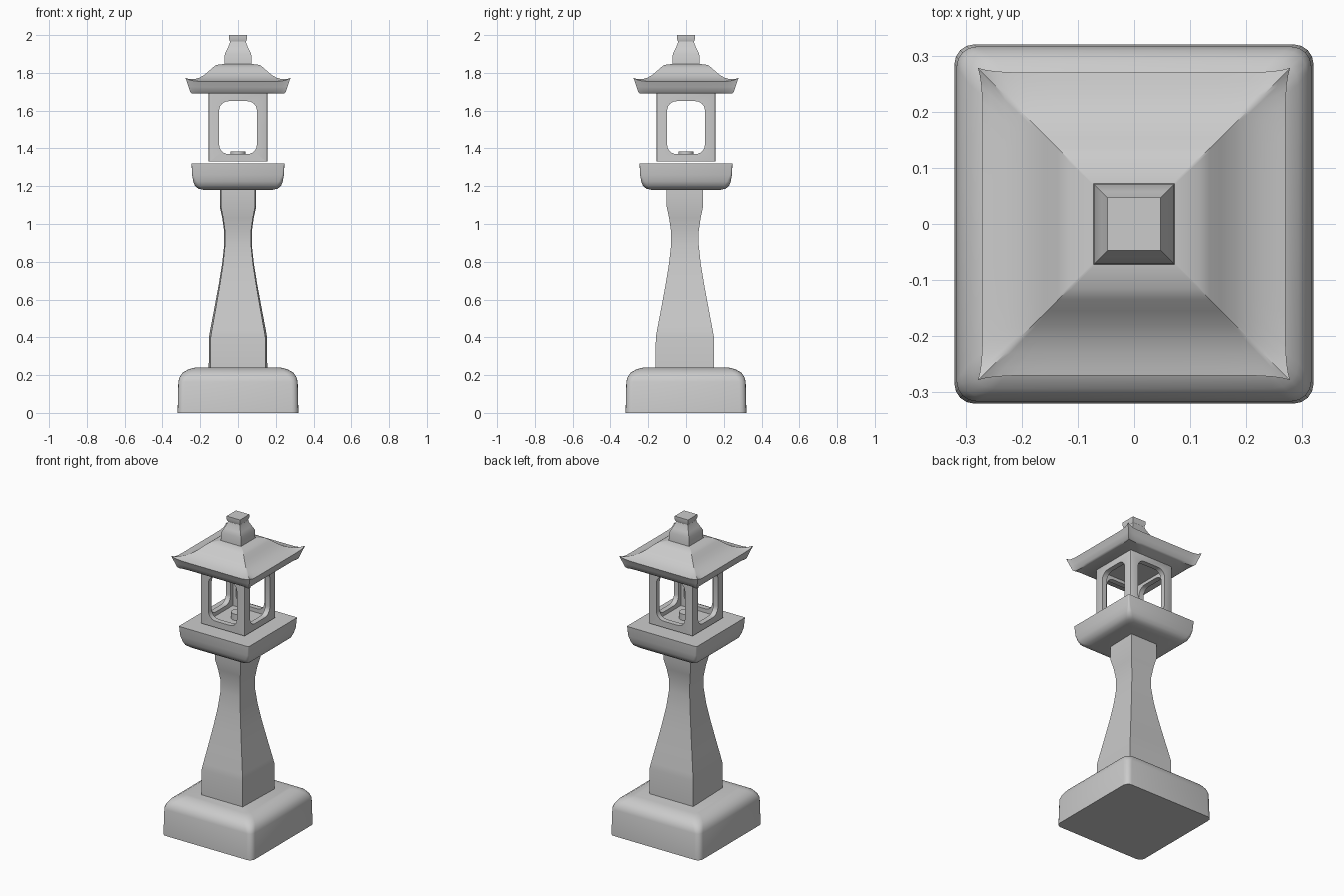
import bpy, bmesh, math
from mathutils import Matrix, Vector

if "Cube" in bpy.data.objects:
    bpy.data.objects.remove(bpy.data.objects["Cube"])


def ring(hx, hy, r=0, k=0):
    """Counter-clockwise rectangle; k segments round each corner by r."""
    pts = []
    for i, (sx, sy) in enumerate([(1, 1), (-1, 1), (-1, -1), (1, -1)]):
        if k == 0:
            pts.append((sx * hx, sy * hy))
            continue
        for j in range(k + 1):
            a = math.pi / 2 * (i + j / k)
            pts.append((sx * (hx - r) + r * math.cos(a),
                        sy * (hy - r) + r * math.sin(a)))
    return pts


def loft(name, rows, angle=30):
    """Skin a stack of closed rings of 3D points and cap both ends."""
    bm = bmesh.new()
    vs = [[bm.verts.new(p) for p in row] for row in rows]
    n = len(rows[0])
    for a, b in zip(vs, vs[1:]):
        for i in range(n):
            j = (i + 1) % n
            bm.faces.new((a[i], a[j], b[j], b[i]))
    bm.faces.new(vs[0][::-1])
    bm.faces.new(vs[-1])
    bmesh.ops.recalc_face_normals(bm, faces=bm.faces)
    me = bpy.data.meshes.new(name)
    bm.to_mesh(me)
    bm.free()
    ob = bpy.data.objects.new(name, me)
    bpy.context.collection.objects.link(ob)
    bpy.ops.object.select_all(action='DESELECT')
    ob.select_set(True)
    bpy.context.view_layer.objects.active = ob
    bpy.ops.object.shade_smooth_by_angle(angle=math.radians(angle))
    return ob


def square_stack(name, profile, k=0, angle=30):
    """Profile rows are (half width, z, corner radius)."""
    return loft(name, [[(x, y, z) for x, y in ring(h, h, r, k)]
                       for h, z, r in profile], angle)


# Base block with softened top
square_stack("base", [(0.32, 0, 0.035), (0.316, 0.165, 0.035), (0.309, 0.19, 0.04),
                      (0.293, 0.213, 0.045), (0.262, 0.231, 0.04),
                      (0.225, 0.24, 0.03)], k=4, angle=40)

# Waisted pillar, its front face slightly narrower
pillar_profile = [(0.155, 0.24), (0.154, 0.40), (0.147, 0.44), (0.126, 0.55),
                  (0.102, 0.68), (0.084, 0.79), (0.073, 0.89), (0.073, 0.96),
                  (0.083, 1.03), (0.096, 1.09), (0.096, 1.18)]
loft("pillar", [[(x * (0.94 if y < 0 else 1), y - 0.006, z) for x, y in ring(h, h)]
                for h, z in pillar_profile])

# Platform with rounded underside
square_stack("platform", [(0.18, 1.18, 0.03), (0.21, 1.187, 0.03), (0.228, 1.202, 0.025),
                          (0.237, 1.225, 0.02), (0.243, 1.26, 0.01),
                          (0.246, 1.32, 0.005)], k=3, angle=40)

# Lamp housing, hollowed and pierced by two crossing window cutters
housing = square_stack("lamp_housing", [(0.155, 1.33, 0.006), (0.155, 1.69, 0.006)], k=2)
cutters = [square_stack("hollow_cutter", [(0.122, 1.345, 0), (0.122, 1.67, 0)])]
for turn in (0, 90):
    c = loft("window_cutter", [[(x, y, z) for x, y in ring(0.10, 0.14, 0.05, 6)]
                               for z in (-0.3, 0.3)])
    c.data.transform(Matrix.Translation((0, 0, 1.51)) @
                     Matrix.Rotation(math.radians(turn), 4, 'Z') @
                     Matrix.Rotation(math.radians(90), 4, 'X'))
    cutters.append(c)
bpy.ops.object.select_all(action='DESELECT')
housing.select_set(True)
bpy.context.view_layer.objects.active = housing
for c in cutters:
    c.hide_render = True
    m = housing.modifiers.new("cut", 'BOOLEAN')
    m.operation, m.object, m.solver = 'DIFFERENCE', c, 'EXACT'
    bpy.ops.object.modifier_apply(modifier=m.name)
for c in cutters:
    bpy.data.objects.remove(c)
bpy.ops.object.shade_smooth_by_angle(angle=math.radians(30))

# Small candle inside the housing
bpy.ops.mesh.primitive_cylinder_add(vertices=24, radius=0.04, depth=0.042,
                                    location=(0, 0, 1.364))
bpy.context.object.name = "candle"
bpy.ops.object.shade_smooth_by_angle()


# Roof: square rings whose corners lift and flare towards the eaves
def roof_ring(h, z, lift, flare):
    pts = []
    for s in range(4):
        rot = Matrix.Rotation(math.pi / 2 * s, 3, 'Z')
        for t in (-1, -0.96, -0.9, -0.8, -0.6, -0.3, 0, 0.3, 0.6, 0.8, 0.9, 0.96):
            w = abs(t) ** 14
            q = h + flare * w
            pts.append(rot @ Vector((t * q, -q, z + lift * w)))
    return pts


roof_profile = [(0.236, 1.69, 0, 0.008), (0.246, 1.697, 0, 0.006),
                (0.257, 1.725, 0.004, 0.006), (0.270, 1.755, 0.018, 0.008),
                (0.255, 1.758, 0.009, 0.002), (0.230, 1.764, 0.003, 0),
                (0.205, 1.774, 0, 0), (0.180, 1.788, 0, 0), (0.155, 1.809, 0, 0),
                (0.135, 1.827, 0, 0), (0.115, 1.842, 0, 0), (0.06, 1.849, 0, 0)]
loft("roof", [roof_ring(*row) for row in roof_profile], 35)

# Finial
square_stack("finial", [(0.072, 1.84, 0), (0.070, 1.90, 0), (0.058, 1.925, 0),
                        (0.047, 1.948, 0), (0.042, 1.965, 0), (0.047, 1.98, 0),
                        (0.047, 2.0, 0)])
